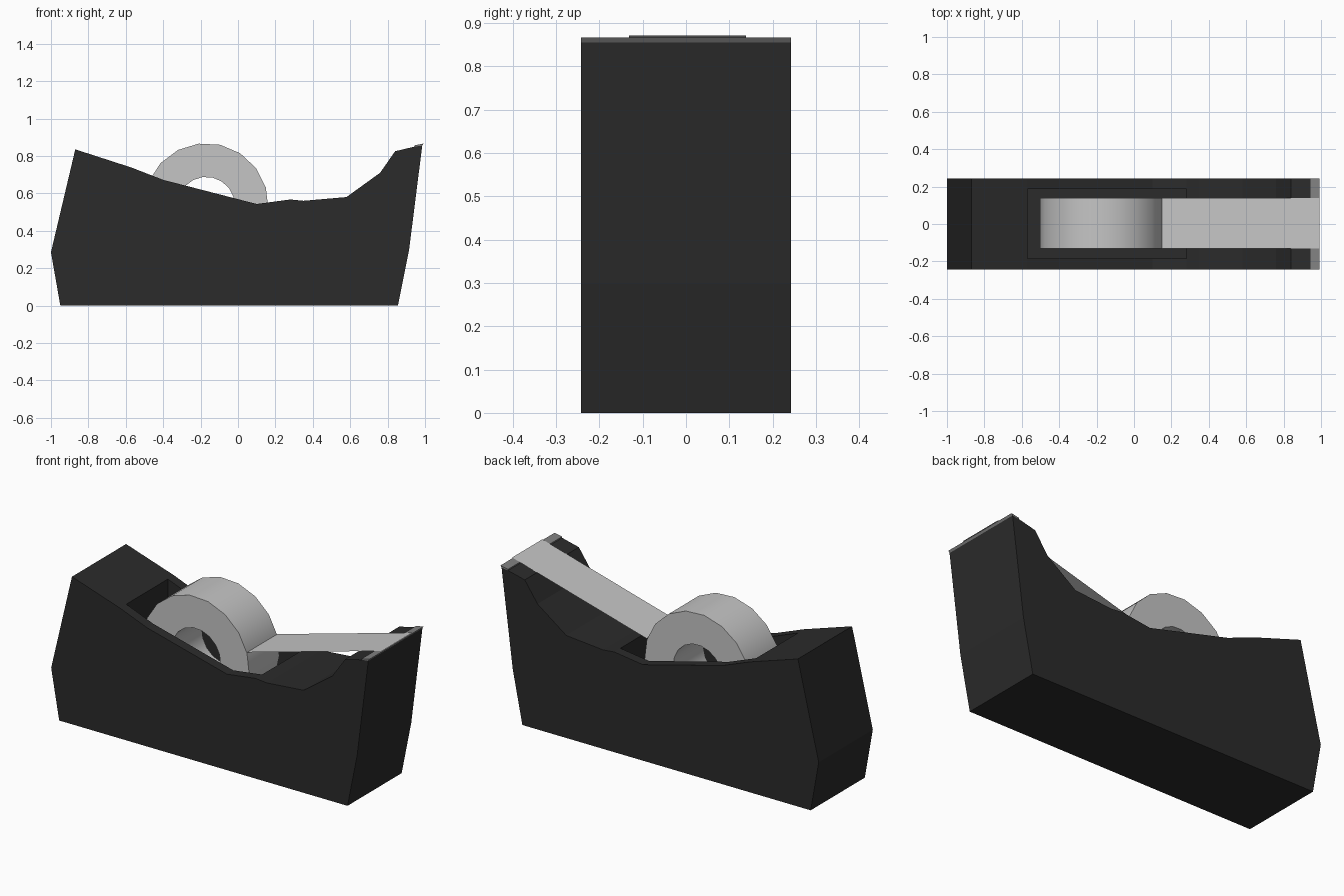
import bpy, bmesh, math

if "Cube" in bpy.data.objects:
    bpy.data.objects.remove(bpy.data.objects["Cube"])


def material(name, value):
    m = bpy.data.materials.new(name)
    m.diffuse_color = (value, value, value, 1)
    m.use_nodes = True
    m.node_tree.nodes["Principled BSDF"].inputs["Base Color"].default_value = m.diffuse_color
    return m


black = material("black plastic", 0.024)
steel = material("blade grey", 0.22)
pale = material("pale tape", 0.56)


def make_object(name, bm, mat):
    bmesh.ops.recalc_face_normals(bm, faces=bm.faces)
    mesh = bpy.data.meshes.new(name)
    bm.to_mesh(mesh)
    bm.free()
    mesh.materials.append(mat)
    ob = bpy.data.objects.new(name, mesh)
    bpy.context.collection.objects.link(ob)
    return ob


def extrude_profile(name, points, y0, y1, mat):
    """Extrude an x-z outline along y."""
    bm = bmesh.new()
    face = bm.faces.new([bm.verts.new((x, y0, z)) for x, z in points])
    ext = bmesh.ops.extrude_face_region(bm, geom=[face])["geom"]
    verts = [v for v in ext if isinstance(v, bmesh.types.BMVert)]
    bmesh.ops.translate(bm, verts=verts, vec=(0, y1 - y0, 0))
    return make_object(name, bm, mat)


# Body: side outline extruded across the width
outline = [(-0.95, 0), (0.855, 0), (0.915, 0.30), (0.985, 0.855), (0.945, 0.85),
           (0.84, 0.825), (0.76, 0.71), (0.58, 0.58), (0.35, 0.56), (0.28, 0.567),
           (0.10, 0.543), (-0.40, 0.672), (-0.57, 0.738), (-0.87, 0.835), (-1.0, 0.285)]
body = extrude_profile("dispenser_body", outline, -0.242, 0.242, black)

# Pocket for the roll, cut into the body
cutter = extrude_profile("pocket_cutter", [(-0.57, 0.19), (0.28, 0.19), (0.28, 1.2), (-0.57, 1.2)],
                         -0.185, 0.187, black)
cutter.hide_render = True
mod = body.modifiers.new("pocket", "BOOLEAN")
mod.operation = "DIFFERENCE"
mod.solver = "EXACT"
mod.object = cutter
bpy.context.view_layer.objects.active = body
bpy.ops.object.modifier_apply(modifier=mod.name)
bpy.data.objects.remove(cutter)

# Cutting blade along the front lip
extrude_profile("cutting_blade", [(0.945, 0.85), (0.985, 0.855), (0.992, 0.866), (0.945, 0.857)],
                -0.242, 0.242, steel)

# Tape roll: 18-sided ring
SIDES, CX, CZ = 18, -0.17, 0.535
Y0, Y1 = -0.132, 0.138
bm = bmesh.new()
rings = []
for i in range(SIDES):
    a = math.radians(17 + 360 * i / SIDES)
    rings.append([bm.verts.new((CX + r * math.cos(a), y, CZ + r * math.sin(a)))
                  for r, y in ((0.333, Y0), (0.333, Y1), (0.153, Y1), (0.153, Y0))])
for i in range(SIDES):
    a, b = rings[i], rings[(i + 1) % SIDES]
    for k in range(4):
        n = (k + 1) % 4
        bm.faces.new((a[k], a[n], b[n], b[k]))
roll = make_object("tape_roll", bm, pale)
bpy.ops.object.select_all(action="DESELECT")
roll.select_set(True)
bpy.context.view_layer.objects.active = roll
bpy.ops.object.shade_smooth_by_angle(angle=math.radians(35))

# Loose tape: thin sheet from the roll to the blade
bm = bmesh.new()
bm.faces.new([bm.verts.new(p) for p in ((0.15, Y0, 0.638), (0.992, Y0, 0.871),
                                        (0.992, Y1, 0.871), (0.15, Y1, 0.638))])
make_object("loose_tape", bm, pale)
